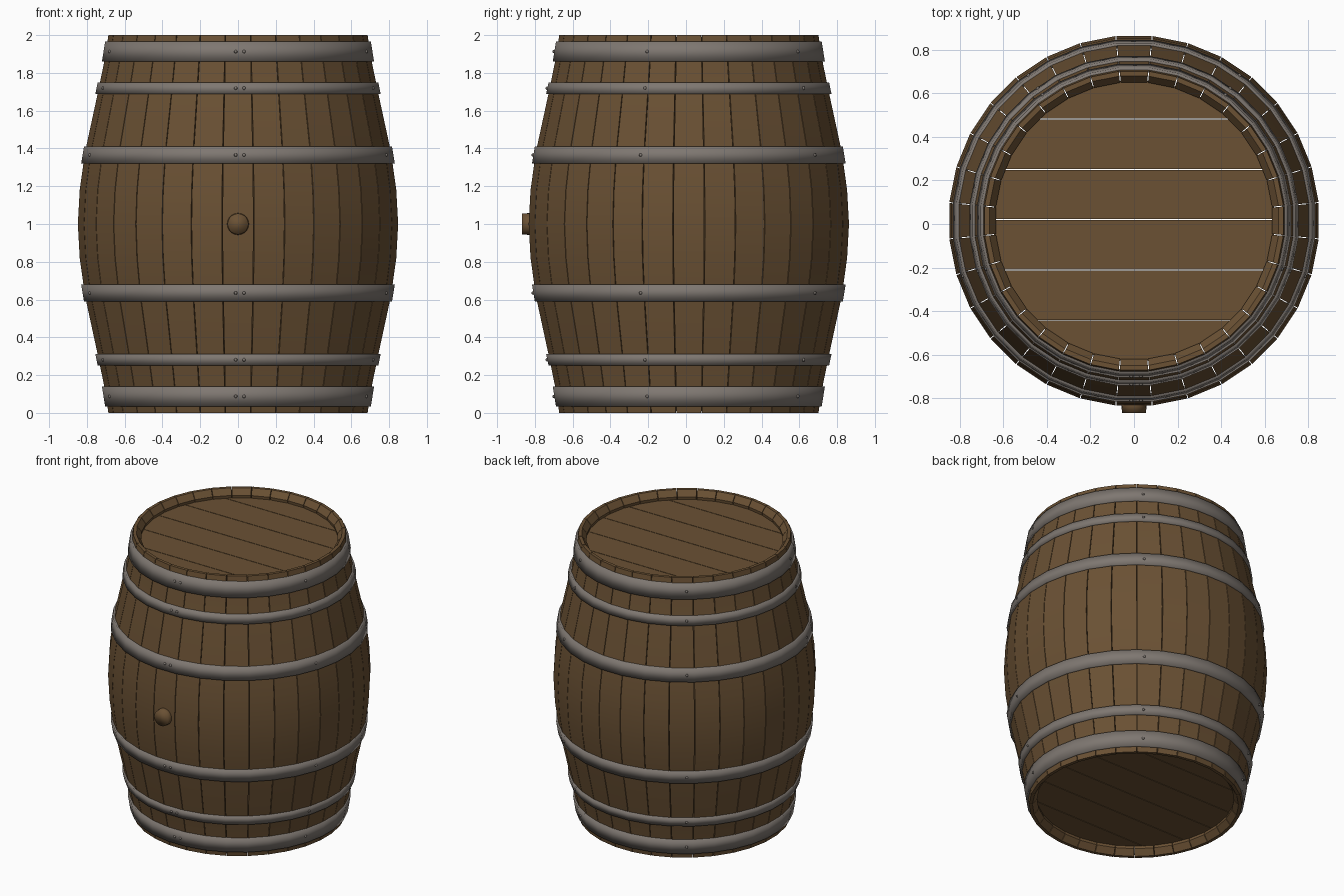
import bpy, bmesh, math
from mathutils import Matrix, Vector

cube = bpy.data.objects.get("Cube")
if cube:
    bpy.data.objects.remove(cube)

STAVES = 32
STEP = 2 * math.pi / STAVES
CENTER_Y = 0.015
# Outer outline of the lower half as (height, radius)
OUTLINE = [(0, 0.686), (0.15, 0.71), (0.31, 0.743), (0.62, 0.81), (0.82, 0.838), (1, 0.848)]


def make_material(name, color):
    m = bpy.data.materials.new(name)
    m.use_nodes = True
    m.diffuse_color = (*color, 1)
    m.node_tree.nodes["Principled BSDF"].inputs["Base Color"].default_value = (*color, 1)
    return m


wood = make_material("brown_wood", (0.145, 0.082, 0.034))
metal = make_material("grey_metal", (0.21, 0.185, 0.165))


def finish(bm, name, material, angle=None):
    bmesh.ops.recalc_face_normals(bm, faces=bm.faces[:])
    mesh = bpy.data.meshes.new(name)
    bm.to_mesh(mesh)
    bm.free()
    mesh.materials.append(material)
    obj = bpy.data.objects.new(name, mesh)
    obj.location.y = CENTER_Y
    bpy.context.collection.objects.link(obj)
    if angle:
        bpy.ops.object.select_all(action='DESELECT')
        obj.select_set(True)
        bpy.context.view_layer.objects.active = obj
        bpy.ops.object.shade_smooth_by_angle(angle=math.radians(angle))
    return obj


def radius_at(z):
    z = min(z, 2 - z)
    for (z0, r0), (z1, r1) in zip(OUTLINE, OUTLINE[1:]):
        if z <= z1:
            return r0 + (r1 - r0) * (z - z0) / (z1 - z0)
    return OUTLINE[-1][1]


def around(angle, tangent, radius, z):
    """Point on the barrel; angle zero is the front."""
    return Vector((math.sin(angle) * radius + math.cos(angle) * tangent,
                   -math.cos(angle) * radius + math.sin(angle) * tangent, z))


# Staves: flat across, bowed along their length, bevelled on the inner ends
heights = [z for z, r in OUTLINE] + [2 - z for z, r in OUTLINE[-2::-1]]
outer = [(radius_at(z), z) for z in heights]
inner = [(0.664, 2), (0.634, 1.96)]
inner += [(r - 0.06, z) for r, z in reversed(outer[1:-1])]
inner += [(0.634, 0.04), (0.664, 0)]
section = outer + inner
bm = bmesh.new()
for i in range(STAVES):
    sides = []
    for sign in (-1, 1):
        sides.append([bm.verts.new(around(i * STEP, sign * (r * math.tan(STEP / 2) - 0.002), r, z))
                      for r, z in section])
    n = len(section)
    for j in range(n):
        k = (j + 1) % n
        bm.faces.new((sides[0][j], sides[0][k], sides[1][k], sides[1][j]))
    # Side walls as strips between outer and inner outline
    count = len(outer)
    for side in sides:
        front, back = side[:count], side[count:]
        back.reverse()
        lower = [back[0], back[1]] + back[2:-2] + [back[-2], back[-1]]
        bm.faces.new((front[0], front[1], lower[1], lower[0]))
        bm.faces.new((front[1], lower[2], lower[1]))
        for a in range(1, count - 2):
            bm.faces.new((front[a], front[a + 1], lower[a + 2], lower[a + 1]))
        bm.faces.new((front[-2], lower[-2], lower[-3]))
        bm.faces.new((front[-2], front[-1], lower[-1], lower[-2]))
finish(bm, "staves", wood, 30)


# Heads: planks running left to right, trimmed to a circle
def make_head(name, bottom, thickness):
    bm = bmesh.new()
    radius, width, gap = 0.645, 0.231, 0.002
    for i in range(-3, 3):
        y0 = max(0.005 + i * width + gap, -radius)
        y1 = min(0.005 + (i + 1) * width - gap, radius)
        a0, a1 = math.asin(y0 / radius), math.asin(y1 / radius)
        arc = [a0 + (a1 - a0) * k / 6 for k in range(7)]
        right = [(radius * math.cos(a), radius * math.sin(a)) for a in arc]
        ring = right + [(-x, y) for x, y in reversed(right)]
        face = bm.faces.new([bm.verts.new((x, y, bottom)) for x, y in ring])
        top = bmesh.ops.extrude_face_region(bm, geom=[face])["geom"]
        bmesh.ops.translate(bm, vec=(0, 0, thickness),
                            verts=[v for v in top if isinstance(v, bmesh.types.BMVert)])
    bmesh.ops.remove_doubles(bm, verts=bm.verts[:], dist=0.0001)
    finish(bm, name, wood)


make_head("top_head", 1.9, 0.04)
make_head("bottom_head", 0.06, 0.04)


# Hoops: soft-edged bands with a rivet every fifth turn and a pair at the front
def make_hoop(name, z0, z1):
    bm = bmesh.new()
    grow = 1 / math.cos(STEP / 2)
    r0, r1 = radius_at(z0), radius_at(z1)
    band = [(r0 + 0.012, z0), (r1 + 0.012, z1), (r1 - 0.012, z1), (r0 - 0.012, z0)]
    rings = [[bm.verts.new(around((i + 0.5) * STEP, 0, r * grow, z)) for r, z in band]
             for i in range(STAVES)]
    for i in range(STAVES):
        a, b = rings[i], rings[(i + 1) % STAVES]
        for j in range(4):
            k = (j + 1) % 4
            bm.faces.new((a[j], a[k], b[k], b[j]))
    finish(bm, name, metal, 180)

    bm = bmesh.new()
    middle, radius = (z0 + z1) / 2, (r0 + r1) / 2 + 0.013
    turns = [k * 2 * math.pi / 5 for k in range(1, 5)] + [-0.012 / radius, 0.032 / radius]
    for angle in turns:
        place = Matrix.Translation(around(angle, 0, radius, middle)) @ Matrix.Diagonal((1, 1, 1, 1))
        bmesh.ops.create_uvsphere(bm, u_segments=8, v_segments=6, radius=0.009, matrix=place)
    finish(bm, name + "_rivets", metal, 60)


for name, low, high in (("end", 0.035, 0.14), ("quarter", 0.25, 0.312), ("bulge", 0.59, 0.68)):
    make_hoop("lower_" + name + "_hoop", low, high)
    make_hoop("upper_" + name + "_hoop", 2 - high, 2 - low)

# Bung: tapered plug in the front stave
bm = bmesh.new()
place = Matrix.Translation((0, -0.85, 1)) @ Matrix.Rotation(math.pi / 2, 4, 'X')
bmesh.ops.create_cone(bm, cap_ends=True, segments=20, radius1=0.06, radius2=0.055,
                      depth=0.066, matrix=place)
finish(bm, "bung", wood, 180)
